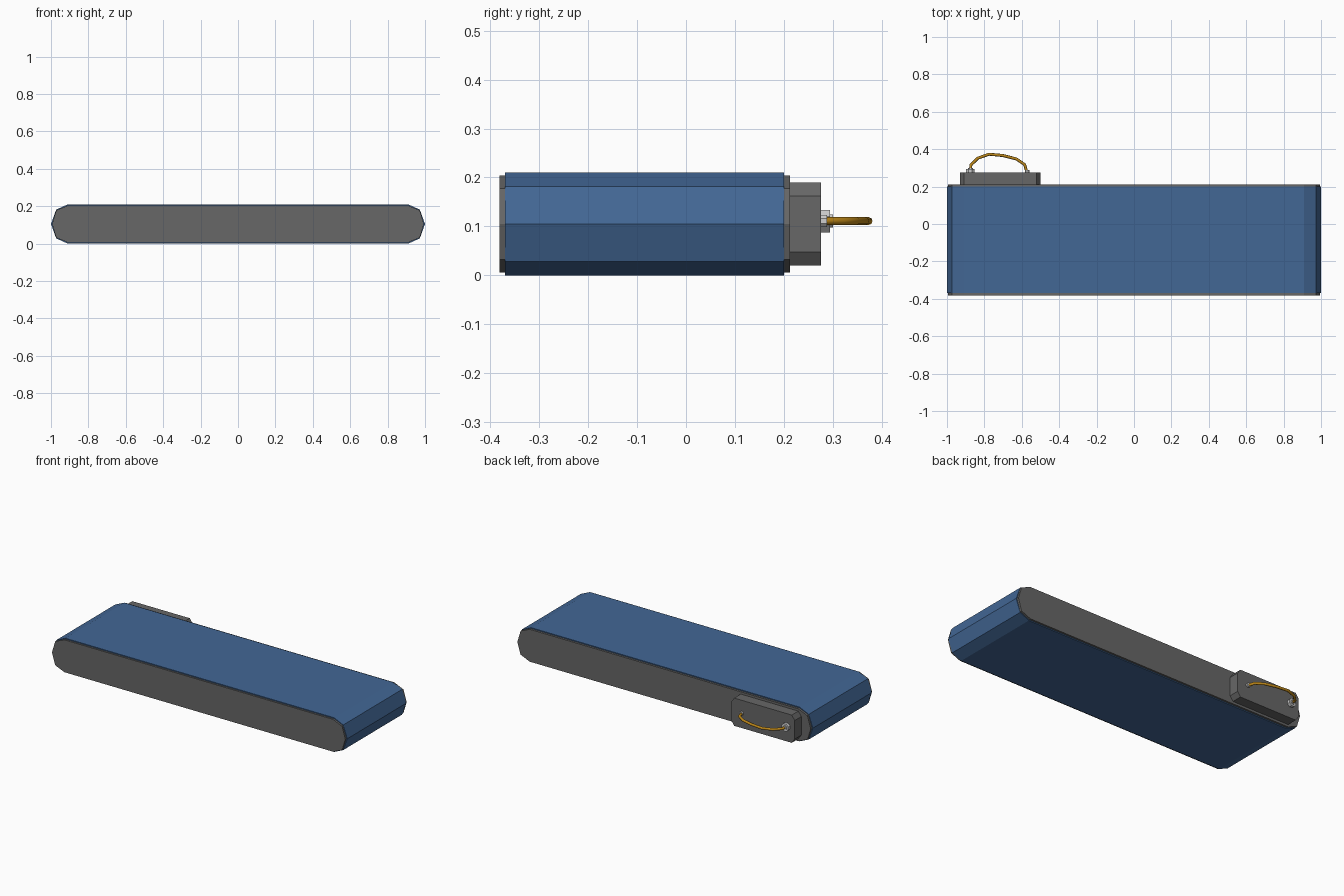
import bpy, bmesh, math

if "Cube" in bpy.data.objects:
    bpy.data.objects.remove(bpy.data.objects["Cube"])

def material(name, rgb):
    m = bpy.data.materials.new(name)
    m.diffuse_color = (*rgb, 1)
    m.use_nodes = True
    m.node_tree.nodes["Principled BSDF"].inputs["Base Color"].default_value = m.diffuse_color
    return m

BLUE = material("belt blue", (0.055, 0.135, 0.30))
GREY = material("frame grey", (0.135, 0.135, 0.135))
ORANGE = material("cable orange", (0.50, 0.24, 0.01))
LIGHT = material("connector light grey", (0.62, 0.62, 0.62))

def extrude_y(name, profile, y0, y1, mat):
    """Extrude an xz profile along y into a closed solid."""
    bm = bmesh.new()
    a = [bm.verts.new((x, y0, z)) for x, z in profile]
    b = [bm.verts.new((x, y1, z)) for x, z in profile]
    bm.faces.new(a)
    bm.faces.new(b[::-1])
    n = len(a)
    for i in range(n):
        bm.faces.new((a[i], b[i], b[(i + 1) % n], a[(i + 1) % n]))
    bmesh.ops.recalc_face_normals(bm, faces=bm.faces)
    me = bpy.data.meshes.new(name)
    bm.to_mesh(me)
    bm.free()
    me.materials.append(mat)
    ob = bpy.data.objects.new(name, me)
    bpy.context.collection.objects.link(ob)
    return ob

def rounded_ends(inset):
    """Long loop profile with four-facet ends."""
    c = 0.105
    half = [(0.91, -0.105 + inset), (0.972, -0.077 + inset * 0.7), (1 - inset, 0),
            (0.972, 0.077 - inset * 0.7), (0.91, 0.105 - inset)]
    right = [(x, c + z) for x, z in half]
    return right + [(-x, z) for x, z in reversed(right)]

def disc(x, z, r, sides=8):
    return [(x + r * math.cos(math.tau * (i + .5) / sides),
             z + r * math.sin(math.tau * (i + .5) / sides)) for i in range(sides)]

# belt and the frame that shows at both sides
extrude_y("belt", rounded_ends(0), -0.37, 0.20, BLUE)
extrude_y("side_frame", rounded_ends(0.006), -0.381, 0.2125, GREY)

# motor box with chamfered corners
x0, x1, z0, z1, cx, cz = -0.93, -0.50, 0.02, 0.19, 0.02, 0.028
extrude_y("motor_box", [(x0 + cx, z0), (x1 - cx, z0), (x1, z0 + cz), (x1, z1 - cz),
                        (x1 - cx, z1), (x0 + cx, z1), (x0, z1 - cz), (x0, z0 + cz)],
          0.205, 0.276, GREY)

# cable connectors
extrude_y("large_connector", disc(-0.875, 0.111, 0.025), 0.27, 0.294, LIGHT)
extrude_y("large_connector_tip", disc(-0.875, 0.111, 0.014), 0.29, 0.30, LIGHT)
extrude_y("small_connector", disc(-0.572, 0.111, 0.013), 0.27, 0.288, LIGHT)

# looping cable
path = [(-0.875, 0.28), (-0.872, 0.315), (-0.835, 0.352), (-0.775, 0.373), (-0.70, 0.366),
        (-0.63, 0.348), (-0.585, 0.318), (-0.572, 0.275)]
cu = bpy.data.curves.new("cable", 'CURVE')
cu.dimensions = '3D'
cu.bevel_depth = 0.008
cu.bevel_resolution = 2
cu.use_fill_caps = True
sp = cu.splines.new('POLY')
sp.points.add(len(path) - 1)
for p, (x, y) in zip(sp.points, path):
    p.co = (x, y, 0.111, 1)
cu.materials.append(ORANGE)
bpy.context.collection.objects.link(bpy.data.objects.new("cable", cu))
